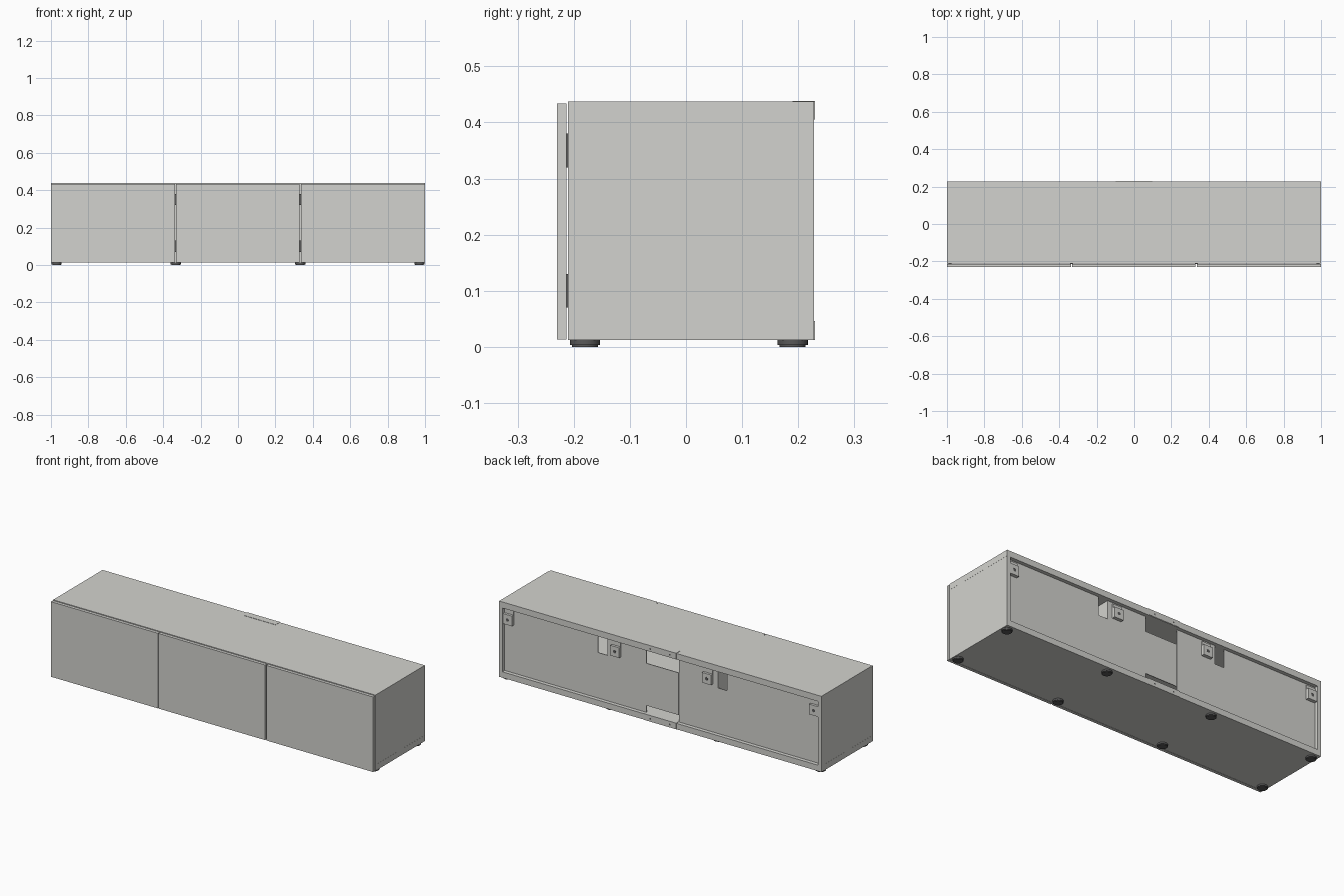
import bpy, bmesh, math
from mathutils import Matrix

if "Cube" in bpy.data.objects:
    bpy.data.objects.remove(bpy.data.objects["Cube"])


def material(name, rgb):
    m = bpy.data.materials.new(name)
    m.diffuse_color = (*rgb, 1)
    m.use_nodes = True
    m.node_tree.nodes["Principled BSDF"].inputs["Base Color"].default_value = m.diffuse_color
    return m


WHITE = material("warm_white", (0.65, 0.65, 0.62))
DARK = material("dark_grey_plastic", (0.10, 0.10, 0.10))


def finish(bm, name, mat):
    bmesh.ops.recalc_face_normals(bm, faces=bm.faces)
    me = bpy.data.meshes.new(name)
    bm.to_mesh(me)
    bm.free()
    me.materials.append(mat)
    ob = bpy.data.objects.new(name, me)
    bpy.context.collection.objects.link(ob)
    return ob


def box(name, x, y, z, mat=WHITE):
    """Box from (min, max) pairs."""
    bm = bmesh.new()
    bmesh.ops.create_cube(bm, size=1)
    for v in bm.verts:
        v.co = [(r[0] + r[1]) / 2 + c * (r[1] - r[0]) for c, r in zip(v.co, (x, y, z))]
    return finish(bm, name, mat)


def extrude_xz(name, pts, y0, y1, mat=WHITE):
    """Front-view outline given thickness along y."""
    bm = bmesh.new()
    face = bm.faces.new([bm.verts.new((x, y0, z)) for x, z in pts])
    geo = bmesh.ops.extrude_face_region(bm, geom=[face])["geom"]
    for v in geo:
        if isinstance(v, bmesh.types.BMVert):
            v.co.y = y1
    return finish(bm, name, mat)


def discs(name, rings, mat, matrix):
    """Stack of cylinders: (radius, z0, z1)."""
    bm = bmesh.new()
    for r, z0, z1 in rings:
        bmesh.ops.create_cone(bm, cap_ends=True, segments=32, radius1=r, radius2=r, depth=z1 - z0,
                              matrix=matrix @ Matrix.Translation((0, 0, (z0 + z1) / 2)))
    ob = finish(bm, name, mat)
    for p in ob.data.polygons:
        p.use_smooth = len(p.vertices) == 4
    ob.data.set_sharp_from_angle(angle=math.radians(40))
    return ob


# Carcass: top and bottom boards, sides, dividers, shelves
Y = (-0.21, 0.228)
box("top_board", (-1, 1), Y, (0.403, 0.437))
box("bottom_board", (-1, 1), Y, (0.012, 0.045))
for s, side in ((-1, "left"), (1, "right")):
    xs = sorted((s * 0.98, s * 0.9995))
    box(side + "_side", xs, Y, (0.045, 0.403))
    box(side + "_divider", (s * 0.333 - 0.009, s * 0.333 + 0.009), (-0.205, 0.203), (0.045, 0.403))
for i, (a, b) in enumerate(((-0.98, -0.342), (-0.324, 0.324), (0.342, 0.98))):
    box(f"shelf_{i + 1}", (a, b), (-0.18, 0.2), (0.212, 0.226))

# Back panels with cable notches, meeting beside the middle opening
ZB, ZT = 0.045, 0.403
extrude_xz("back_panel_right", [
    (-0.098, 0.083), (0.1, 0.083), (0.1, ZB), (0.98, ZB), (0.98, ZT), (0.40, ZT), (0.40, 0.30),
    (0.342, 0.30), (0.342, ZT), (0.1, ZT), (0.1, 0.32), (-0.098, 0.32)], 0.203, 0.207)
extrude_xz("back_panel_left", [
    (-0.98, ZB), (-0.10, ZB), (-0.10, ZT), (-0.342, ZT), (-0.342, 0.30),
    (-0.40, 0.30), (-0.40, ZT), (-0.98, ZT)], 0.203, 0.207)

# Doors
for name, x in (("left_door", (-1, -0.3355)), ("middle_door", (-0.3315, 0.3295)),
                ("right_door", (0.3365, 1))):
    box(name, x, (-0.23, -0.213), (0.013, 0.434))

# Hinge plates between doors and carcass
for x in (-0.985, -0.333, 0.333, 0.985):
    for z in (0.10, 0.35):
        box("hinge_plate", (x - 0.008, x + 0.008), (-0.2132, -0.2), (z - 0.03, z + 0.03), DARK)

# Metal angle brackets joining the middle of the boards at the back
box("top_bracket_plate", (-0.1, 0.1), (0.19, 0.23), (0.437, 0.4385))
box("top_bracket_flange", (-0.1, 0.1), (0.228, 0.23), (0.405, 0.4385))
box("bottom_bracket_plate", (-0.1, 0.1), (0.19, 0.23), (0.045, 0.0465))
box("bottom_bracket_flange", (-0.1, 0.1), (0.228, 0.23), (0.012, 0.0465))
TO_BACK = Matrix.Rotation(-math.pi / 2, 4, "X")
for x in (-0.06, 0.06):
    for z in (0.028, 0.42):
        discs("bracket_hole", [(0.005, 0, 0.0003)], DARK, Matrix.Translation((x, 0.2299, z)) @ TO_BACK)

# Wall fittings
for x in (-0.95, -0.285, 0.285, 0.95):
    box("wall_fitting_base", (x - 0.028, x + 0.028), (0.207, 0.212), (0.315, 0.395))
    box("wall_fitting_block", (x - 0.028, x + 0.028), (0.212, 0.226), (0.315, 0.372))
    discs("wall_fitting_hole", [(0.009, 0, 0.0008)], DARK,
          Matrix.Translation((x, 0.2258, 0.343)) @ TO_BACK)

# Feet
for x in (-0.97, -0.333, 0.333, 0.97):
    for y in (-0.18, 0.19):
        discs("foot", [(0.027, 0.003, 0.012), (0.023, 0, 0.003)], DARK, Matrix.Translation((x, y, 0)))
